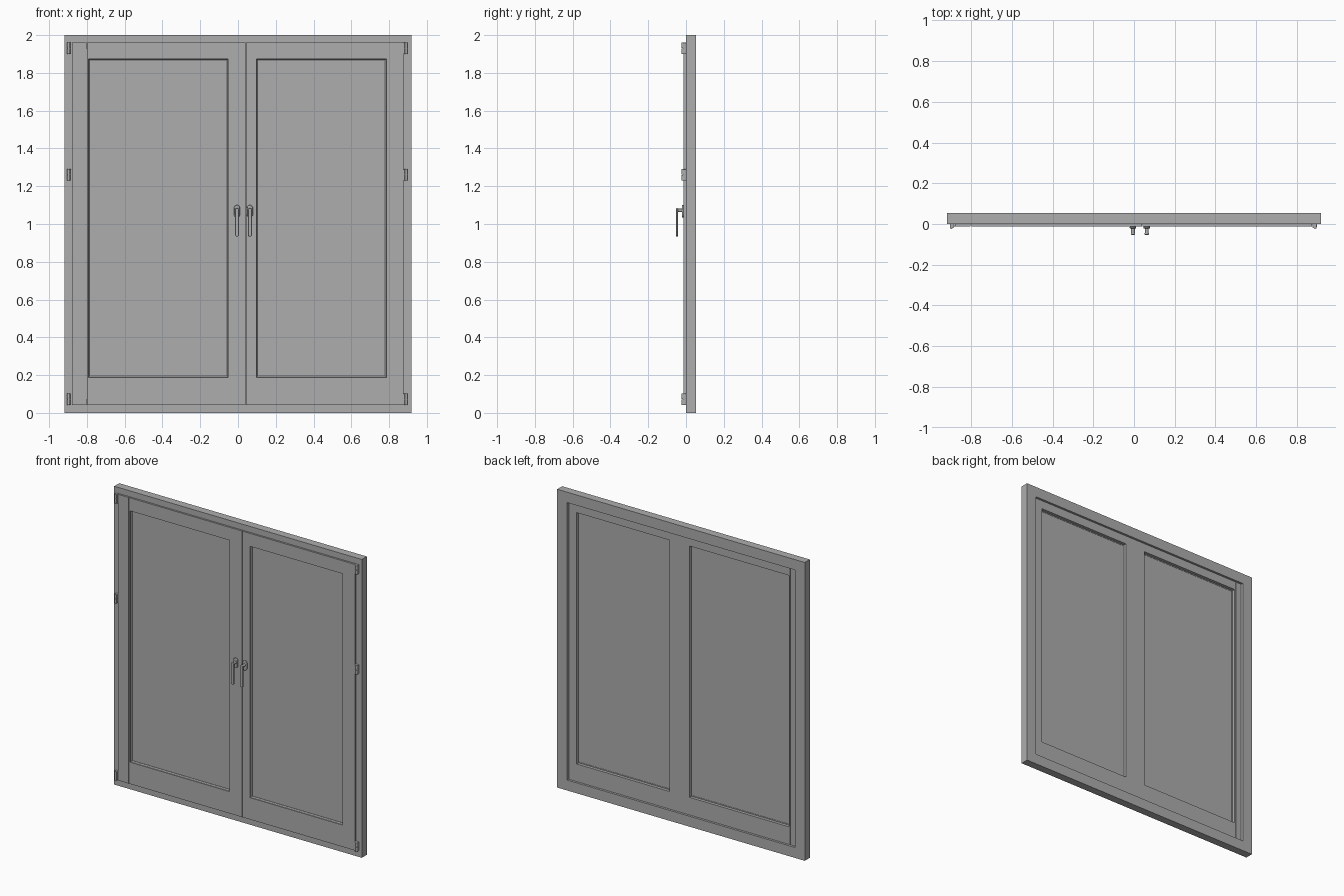
import bpy, bmesh, math

if "Cube" in bpy.data.objects:
    bpy.data.objects.remove(bpy.data.objects["Cube"])

GREY = bpy.data.materials.new("dark_grey")
GREY.diffuse_color = (0.42, 0.42, 0.42, 1)
GREY.use_nodes = True
GREY.node_tree.nodes["Principled BSDF"].inputs["Base Color"].default_value = GREY.diffuse_color


def finish(name, bm, bevel=0.0, smooth=False):
    bmesh.ops.recalc_face_normals(bm, faces=bm.faces)
    me = bpy.data.meshes.new(name)
    bm.to_mesh(me)
    bm.free()
    me.materials.append(GREY)
    ob = bpy.data.objects.new(name, me)
    bpy.context.collection.objects.link(ob)
    if bevel:
        m = ob.modifiers.new("bevel", 'BEVEL')
        m.width, m.segments, m.limit_method = bevel, 2, 'ANGLE'
    if smooth:
        bpy.context.view_layer.objects.active = ob
        ob.select_set(True)
        bpy.ops.object.shade_smooth_by_angle(angle=math.radians(35))
        ob.select_set(False)
    return ob


def box(name, x0, x1, y0, y1, z0, z1, bevel=0.0):
    bm = bmesh.new()
    bmesh.ops.create_cube(bm, size=1)
    for v in bm.verts:
        v.co = (x0 + (v.co.x + .5) * (x1 - x0),
                y0 + (v.co.y + .5) * (y1 - y0),
                z0 + (v.co.z + .5) * (z1 - z0))
    return finish(name, bm, bevel)


def ring(name, rects):
    """Closed mitred frame lofted through rectangles (x0, x1, z0, z1, y)."""
    bm = bmesh.new()
    loops = [[bm.verts.new((x, y, z)) for x, z in
              ((x0, z0), (x1, z0), (x1, z1), (x0, z1))]
             for x0, x1, z0, z1, y in rects]
    for i, a in enumerate(loops):
        b = loops[(i + 1) % len(loops)]
        for k in range(4):
            n = (k + 1) % 4
            bm.faces.new((a[k], a[n], b[n], b[k]))
    return finish(name, bm)


def stadium(name, x, w, z0, z1, y0, y1, bevel):
    """Round-ended upright plate."""
    bm = bmesh.new()
    r, n, pts = w / 2, 12, []
    for i in range(n + 1):
        a = math.pi * i / n
        pts.append((x + r * math.cos(a), z1 - r + r * math.sin(a)))
    for i in range(n + 1):
        a = math.pi * (1 + i / n)
        pts.append((x + r * math.cos(a), z0 + r + r * math.sin(a)))
    f = bm.faces.new([bm.verts.new((px, y0, pz)) for px, pz in pts])
    ext = bmesh.ops.extrude_face_region(bm, geom=[f])
    for v in ext["geom"]:
        if isinstance(v, bmesh.types.BMVert):
            v.co.y = y1
    return finish(name, bm, bevel, True)


def cylinder(name, r, length, loc, along_y=False):
    bm = bmesh.new()
    bmesh.ops.create_cone(bm, cap_ends=True, segments=20,
                          radius1=r, radius2=r, depth=length)
    ob = finish(name, bm, 0, True)
    ob.location = loc
    if along_y:
        ob.rotation_euler.x = math.pi / 2
    return ob


FRONT, BACK, SASH_BACK = -0.012, 0.053, 0.038
ZL0, ZL1, ZB0, ZB1 = 0.042, 1.96, 0.07, 1.93   # overlap lip and body heights
G0, G1 = 0.188, 1.873                          # glazing opening heights

# Outer frame
ring("outer_frame", [(-.918, .918, 0, 2, 0), (-.845, .845, .07, 1.93, 0),
                     (-.845, .845, .07, 1.93, BACK), (-.918, .918, 0, 2, BACK)])


# Sashes: front lip, narrower body, stepped glazing bead, glass pane
def sash(side, lip, body, opening):
    (l0, l1), (b0, b1), (g0, g1) = lip, body, opening
    s = 0.006
    ring(side + "_sash", [
        (l0, l1, ZL0, ZL1, FRONT),
        (g0, g1, G0, G1, FRONT),
        (g0, g1, G0, G1, -0.004),
        (g0 + s, g1 - s, G0 + s, G1 - s, 0.002),
        (g0 + s, g1 - s, G0 + s, G1 - s, 0.018),
        (g0, g1, G0, G1, 0.018),
        (g0, g1, G0, G1, SASH_BACK),
        (b0, b1, ZB0, ZB1, SASH_BACK),
        (b0, b1, ZB0, ZB1, 0),
        (l0, l1, ZL0, ZL1, 0)])
    box(side + "_glass", g0 + .003, g1 - .003, .005, .016, G0 + .003, G1 - .003)


sash("left", (-.799, .039), (-.799, .041), (-.791, -.053))
sash("right", (.042, .875), (.041, .843), (.097, .785))

# Hinge-side stile of the left leaf, with a narrow shadow gap to the sash
box("left_stile_lip", -.88, -.803, FRONT, 0, ZL0, ZL1)
box("left_stile_body", -.843, -.801, 0, SASH_BACK, ZB0, ZB1)

# Hinges: leaf plate and two-part barrel
for side, x, d in (("left", -.894, 1), ("right", .887, -1)):
    for i, z in enumerate((.072, 1.26, 1.93)):
        n = f"{side}_hinge_{i + 1}"
        box(n + "_plate", x - .011, x + .011, -.016, 0, z - .030, z + .030, .002)
        for k in (-1, 1):
            cylinder(f"{n}_barrel_{k + 2}", .0075, .029,
                     (x - d * .003, -.0165, z + k * .0155))

# Handles: rose, neck and lever
for side, x in (("left", -.005), ("right", .063)):
    stadium(side + "_handle_rose", x, .032, 1.035, 1.10, -.022, FRONT, .003)
    cylinder(side + "_handle_neck", .009, .028, (x, -.034, 1.072), True)
    stadium(side + "_handle_lever", x, .021, .933, 1.084, -.053, -.043, .003)
